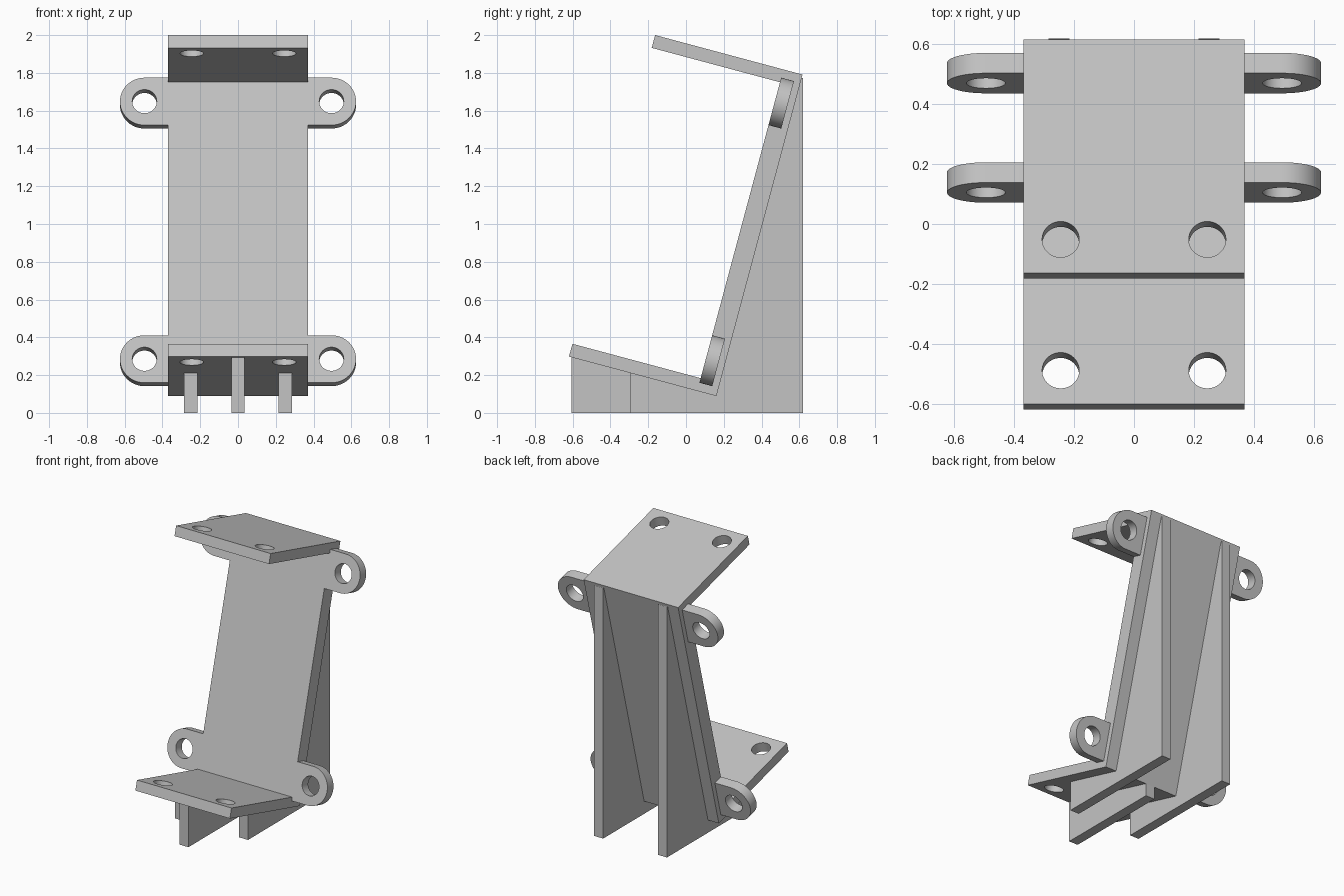
import bpy, bmesh, math
from mathutils import Matrix, Vector

if "Cube" in bpy.data.objects:
    bpy.data.objects.remove(bpy.data.objects["Cube"])

GREY = bpy.data.materials.new("light grey")
GREY.use_nodes = True
GREY.diffuse_color = (0.55, 0.55, 0.55, 1)
GREY.node_tree.nodes["Principled BSDF"].inputs["Base Color"].default_value = GREY.diffuse_color

TILT = math.radians(15)
CORNER = Vector((0, 0.161, 0.089))   # lower back corner of the bracket
HEIGHT, DEPTH, HALF = 1.762, 0.808, 0.37
SHEET, BACK = 0.07, 0.105            # shelf and back plate thickness


def extrude(name, points, direction):
    """Prism from a planar outline and an extrusion vector."""
    bm = bmesh.new()
    face = bm.faces.new([bm.verts.new(p) for p in points])
    top = bmesh.ops.extrude_face_region(bm, geom=[face])["geom"]
    bmesh.ops.translate(bm, vec=direction,
                        verts=[g for g in top if isinstance(g, bmesh.types.BMVert)])
    bmesh.ops.recalc_face_normals(bm, faces=bm.faces)
    mesh = bpy.data.meshes.new(name)
    bm.to_mesh(mesh)
    bm.free()
    mesh.materials.append(GREY)
    obj = bpy.data.objects.new(name, mesh)
    bpy.context.collection.objects.link(obj)
    return obj


def side_plate(name, outline, x, half):
    return extrude(name, [(x - half, y, z) for y, z in outline], (2 * half, 0, 0))


def drill(obj, centre, radius, length, matrix):
    """Cut a round hole and discard the cutter."""
    bpy.ops.mesh.primitive_cylinder_add(vertices=48, radius=radius, depth=length)
    cutter = bpy.context.object
    cutter.hide_render = True
    cutter.matrix_world = Matrix.Translation(centre) @ matrix
    mod = obj.modifiers.new("hole", 'BOOLEAN')
    mod.operation, mod.object, mod.solver = 'DIFFERENCE', cutter, 'EXACT'
    bpy.context.view_layer.objects.active = obj
    bpy.ops.object.modifier_apply(modifier=mod.name)
    bpy.data.objects.remove(cutter)


def finish(obj):
    """Lean the part back and smooth its round walls."""
    obj.location = CORNER
    obj.rotation_euler.x = -TILT
    bpy.ops.object.select_all(action='DESELECT')
    obj.select_set(True)
    bpy.context.view_layer.objects.active = obj
    bpy.ops.object.shade_smooth_by_angle(angle=math.radians(30))


# C-shaped bracket: back plate with top and bottom shelves
bracket = side_plate("bracket", [
    (0, 0), (0, HEIGHT), (-DEPTH, HEIGHT), (-DEPTH, HEIGHT - SHEET),
    (-BACK, HEIGHT - SHEET), (-BACK, SHEET), (-DEPTH, SHEET), (-DEPTH, 0)], 0, HALF)
for x in (-0.245, 0.245):
    drill(bracket, (x, 0.116 - DEPTH, HEIGHT / 2), 0.062, 3, Matrix())
finish(bracket)

# Rounded mounting lugs, flush with the front of the back plate
LUG_R, LUG_X = 0.13, 0.495
for side, side_name in ((1, "left"), (-1, "right")):
    for z, level in ((0.175, "lower"), (HEIGHT - 0.175, "upper")):
        arc = [math.pi * (i / 24 - 0.5) for i in range(25)]
        outline = [(side * HALF, -BACK, z - LUG_R)]
        outline += [(side * (LUG_X + LUG_R * math.cos(a)), -BACK, z + LUG_R * math.sin(a))
                    for a in arc]
        outline.append((side * HALF, -BACK, z + LUG_R))
        lug = extrude(f"{level}_{side_name}_lug", outline, (0, SHEET, 0))
        drill(lug, (side * LUG_X, -BACK, z), 0.065, 1, Matrix.Rotation(math.pi / 2, 4, 'X'))
        finish(lug)


def under_shelf(y):
    return CORNER.z + (CORNER.y - y) * math.tan(TILT)


def behind_back(y):
    return CORNER.z + (y - CORNER.y) / math.tan(TILT)


# Tall side ribs supporting the back plate and the lower shelf
REAR, FRONT, MID = 0.62, -0.295, -0.605
for x, side_name in ((0.25, "left"), (-0.25, "right")):
    side_plate(f"{side_name}_rib", [
        (FRONT, 0), (REAR, 0), (REAR, 1.775), (0.611, behind_back(0.611)),
        (CORNER.y, CORNER.z), (FRONT, under_shelf(FRONT))], x, 0.035)

# Short centre rib under the lower shelf
side_plate("centre_rib", [
    (MID, 0), (CORNER.y, 0), (CORNER.y, CORNER.z), (MID, under_shelf(MID))], 0, 0.035)
